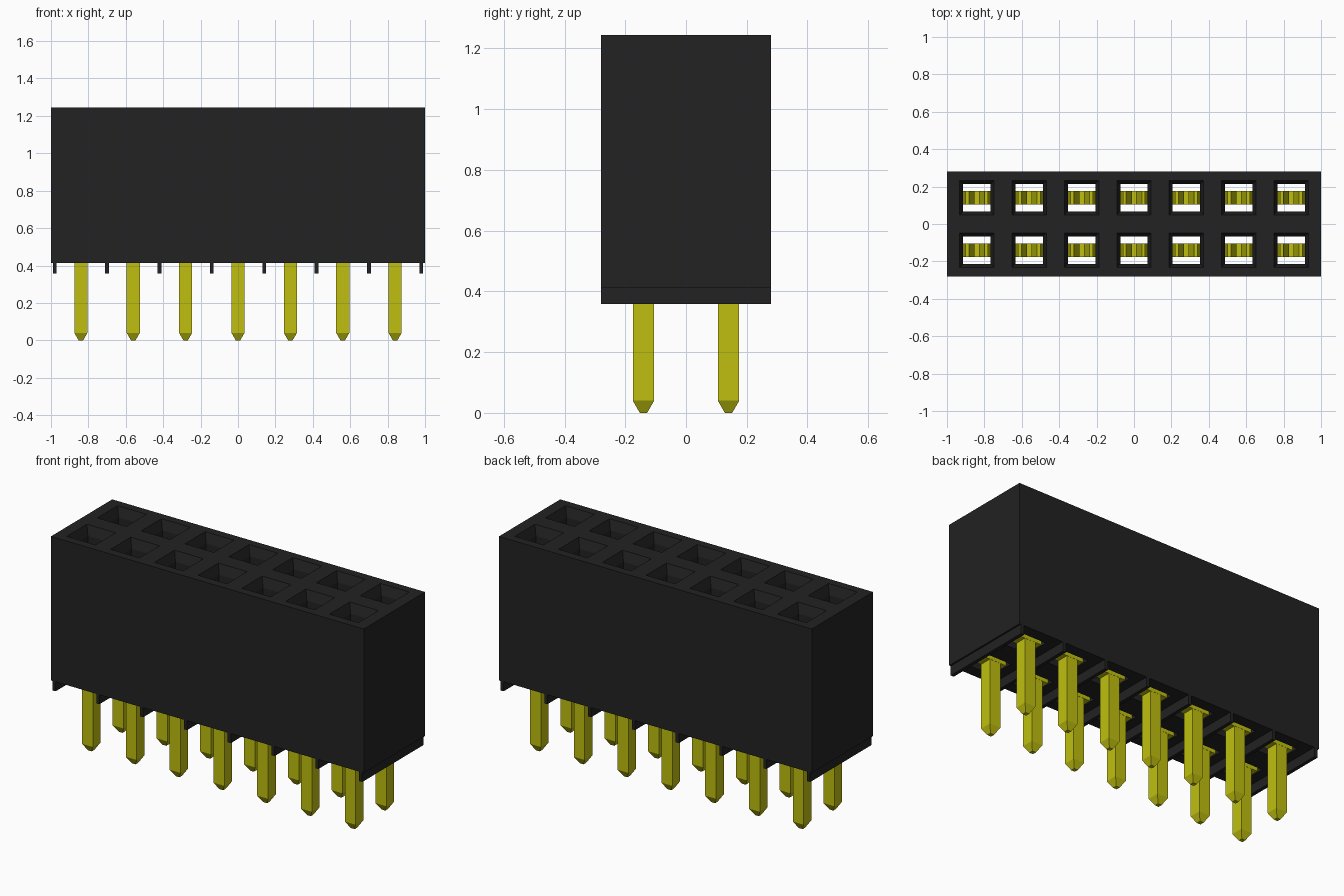
import bpy
import bmesh

cube = bpy.data.objects.get("Cube")
if cube:
    bpy.data.objects.remove(cube, do_unlink=True)

PITCH, COLS = 0.28, 7
HALF_Y, Z_BASE, Z_TOP = 0.28, 0.413, 1.245
col_x = [(i - COLS // 2) * PITCH for i in range(COLS)]
row_y = [-PITCH / 2, PITCH / 2]


def material(name, rgb):
    m = bpy.data.materials.new(name)
    m.use_nodes = True
    m.diffuse_color = (*rgb, 1)
    m.node_tree.nodes["Principled BSDF"].inputs["Base Color"].default_value = (*rgb, 1)
    return m


black = material("black plastic", (0.016, 0.016, 0.016))
gold = material("yellow metal", (0.52, 0.52, 0.005))


def finish(bm, name, mat):
    bmesh.ops.recalc_face_normals(bm, faces=bm.faces[:])
    mesh = bpy.data.meshes.new(name)
    bm.to_mesh(mesh)
    bm.free()
    mesh.materials.append(mat)
    return mesh


def place(name, mesh, loc=(0, 0, 0)):
    ob = bpy.data.objects.new(name, mesh)
    ob.location = loc
    bpy.context.collection.objects.link(ob)
    return ob


def box(bm, x, y, z):
    ret = bmesh.ops.create_cube(bm, size=1)
    for v in ret["verts"]:
        v.co = [lo + (c + 0.5) * (hi - lo) for c, (lo, hi) in zip(v.co, (x, y, z))]


# Housing: pierced block whose sockets widen in a chamfer at the top
def lines(centres, half, end):
    return [-end] + [c + s * half for c in centres for s in (-1, 1)] + [end]


bm = bmesh.new()
layers = []
for half, z in ((0.073, Z_BASE), (0.073, 1.19), (0.092, Z_TOP)):
    layers.append([[bm.verts.new((x, y, z)) for y in lines(row_y, half, HALF_Y)]
                   for x in lines(col_x, half, 1.0)])
low, mid, top = layers
nx, ny = len(low) - 1, len(low[0]) - 1
for i in range(nx):
    for j in range(ny):
        corners = [(i, j), (i + 1, j), (i + 1, j + 1), (i, j + 1)]
        if i % 2 and j % 2:
            for (a, b), (c, d) in zip(corners, corners[1:] + corners[:1]):
                for l0, l1 in ((low, mid), (mid, top)):
                    bm.faces.new((l0[a][b], l0[c][d], l1[c][d], l1[a][b]))
        else:
            for layer in (low, top):
                bm.faces.new([layer[a][b] for a, b in corners])
for i in range(nx):
    for j in (0, ny):
        bm.faces.new((low[i][j], low[i + 1][j], top[i + 1][j], top[i][j]))
for j in range(ny):
    for i in (0, nx):
        bm.faces.new((low[i][j], low[i][j + 1], top[i][j + 1], top[i][j]))
for v in [v for v in bm.verts if not v.link_faces]:
    bm.verts.remove(v)
bmesh.ops.delete(bm, geom=[v for v in bm.verts if not v.link_faces], context="VERTS")
place("housing", finish(bm, "housing", black))

# Standoff ribs under the housing
bm = bmesh.new()
for i in range(COLS + 1):
    x = max(-0.99, min(0.99, (i - COLS / 2) * PITCH))
    box(bm, (x - 0.01, x + 0.01), (-HALF_Y, HALF_Y), (0.358, Z_BASE))
place("standoff_ribs", finish(bm, "standoff_ribs", black))

# Square pin with a tapered tip
bm = bmesh.new()
rings = []
for half, z in ((0.012, 0), (0.035, 0.04), (0.035, 0.43)):
    rings.append([bm.verts.new((x * half, y * half, z))
                  for x, y in ((-1, -1), (1, -1), (1, 1), (-1, 1))])
for a, b in zip(rings, rings[1:]):
    for k in range(4):
        n = (k + 1) % 4
        bm.faces.new((a[k], a[n], b[n], b[k]))
bm.faces.new(rings[0])
bm.faces.new(rings[-1])
pin = finish(bm, "pin", gold)

# Spring contact: base plate and two mirrored leaves that pinch inward
bm = bmesh.new()
box(bm, (-0.073, 0.073), (-0.036, 0.036), (0.42, 0.445))
leaf = [(0.073, 0.44), (0.073, 0.6), (0.03, 0.95), (0.03, 0.99), (0.06, 1.09)]
for side in (-1, 1):
    prev = None
    for x, z in leaf:
        ring = [bm.verts.new((side * px, py, z)) for px, py in
                ((x, -0.036), (x, 0.036), (x - 0.018, 0.036), (x - 0.018, -0.036))]
        if prev:
            for k in range(4):
                n = (k + 1) % 4
                bm.faces.new((prev[k], prev[n], ring[n], ring[k]))
        else:
            bm.faces.new(ring)
        prev = ring
    bm.faces.new(prev)
contact = finish(bm, "contact", gold)

for r, y in zip(("front", "back"), row_y):
    for i, x in enumerate(col_x, 1):
        place(f"{r}_pin_{i}", pin, (x, y, 0))
        place(f"{r}_contact_{i}", contact, (x, y, 0))
